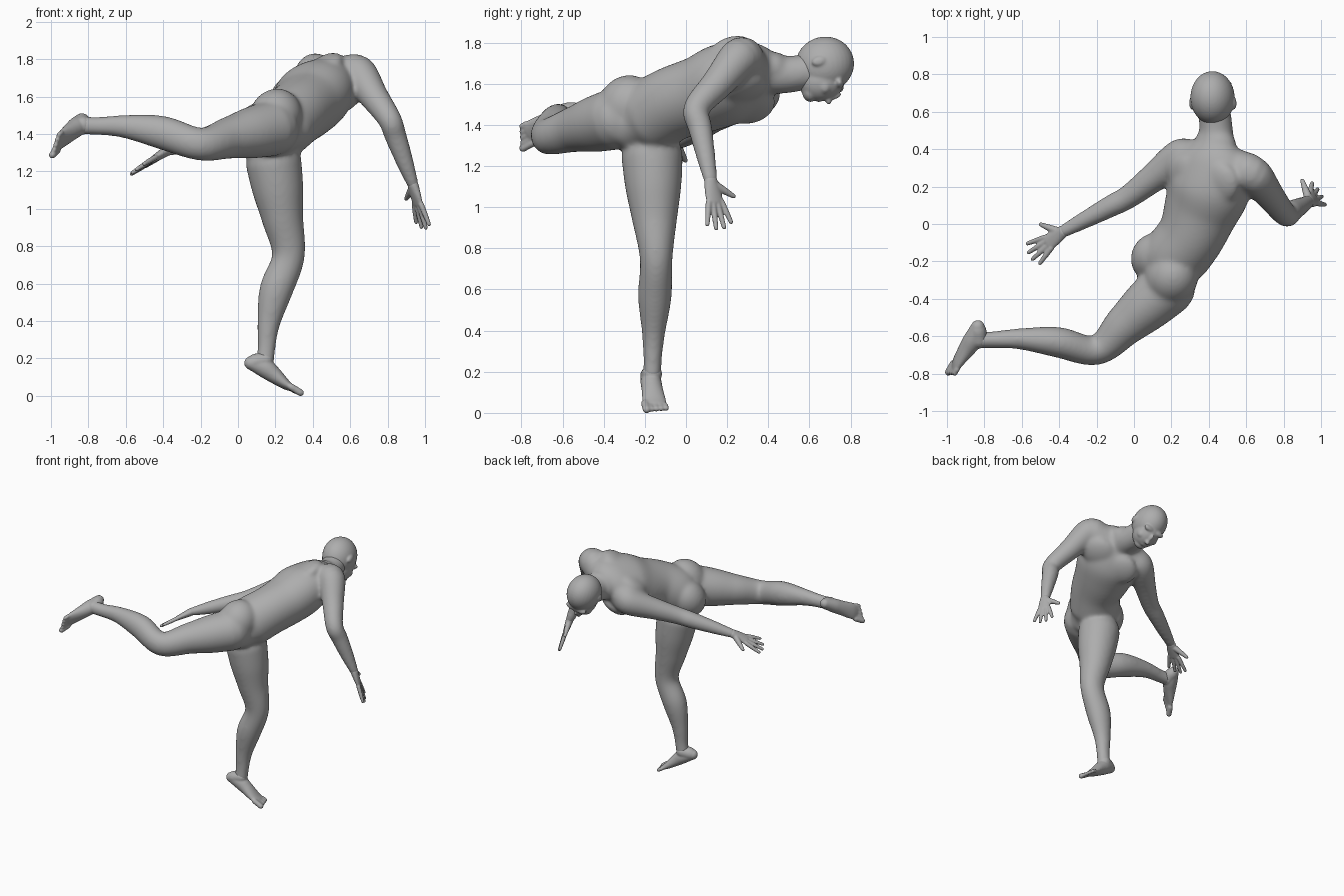
import bpy, bmesh
from math import sin, cos, tau, radians
from mathutils import Vector, Matrix

cube = bpy.data.objects.get("Cube")
if cube:
    bpy.data.objects.remove(cube, do_unlink=True)

skin = bpy.data.materials.new("skin grey")
skin.use_nodes = True
grey = (.42, .42, .42, 1)
skin.diffuse_color = grey
skin.node_tree.nodes["Principled BSDF"].inputs["Base Color"].default_value = grey

bm = bmesh.new()
SIDES = 32
STEPS = 6


def smooth_path(rings):
    """Curve through rings of (point, half width, half depth)."""
    knots = [Vector((*ring[0], ring[1], ring[-1])) for ring in rings]
    padded = [knots[0]] + knots + [knots[-1]]
    path = []
    for before, start, end, after in zip(padded, padded[1:], padded[2:], padded[3:]):
        for step in range(STEPS):
            t = step / STEPS
            leave, arrive = (end - before) / 2, (after - start) / 2
            gap = end - start
            path.append(start + leave * t + (gap * 3 - leave * 2 - arrive) * t ** 2
                        + (leave + arrive - gap * 2) * t ** 3)
    return path + [knots[-1]]


def tube(rings, side, end_side=None):
    """Closed limb with oval sections and rounded ends."""
    path = smooth_path(rings)
    points = [Vector(knot[:3]) for knot in path]
    first_side, last_side = Vector(side), Vector(end_side or side)
    last = len(path) - 1
    sections = []
    for i, point in enumerate(points):
        width, depth = path[i][3], path[i][4]
        tangent = (points[min(i + 1, last)] - points[max(i - 1, 0)]).normalized()
        across = first_side.lerp(last_side, min(1, 2 * i / last))
        across = (across - tangent * across.dot(tangent)).normalized()
        u, v = across * width, tangent.cross(across) * depth
        caps = []
        if i in (0, last):
            bulge = tangent * min(width, depth) * (1 if i else -1)
            for angle in map(radians, (25, 50, 70, 84)):
                caps.append((point + bulge * sin(angle), u * cos(angle), v * cos(angle)))
        ring = [(point, u, v)]
        sections += ring + caps if i else caps[::-1] + ring
    loops = []
    for centre, u, v in sections:
        angles = [tau * k / SIDES for k in range(SIDES)]
        loops.append([bm.verts.new(centre + u * cos(a) + v * sin(a)) for a in angles])
    for low, high in zip(loops, loops[1:]):
        for k in range(SIDES):
            bm.faces.new((low[k - 1], low[k], high[k], high[k - 1]))
    bm.faces.new(loops[0])
    bm.faces.new(loops[-1])


def blob(centre, radii, basis):
    """Ellipsoid for a rounded mass."""
    matrix = Matrix.Translation(centre) @ basis.to_4x4() @ Matrix.Diagonal((*radii, 1))
    bmesh.ops.create_uvsphere(bm, u_segments=32, v_segments=20, radius=1, matrix=matrix)


def body_axes(right, up):
    """Columns: right, up, forward."""
    right, up = Vector(right).normalized(), Vector(up)
    up = (up - right * up.dot(right)).normalized()
    return Matrix((right, up, up.cross(right))).transposed()


def finish(name, voxel, rounds):
    """Fuse the parts made so far into one smooth object."""
    bmesh.ops.recalc_face_normals(bm, faces=bm.faces[:])
    mesh = bpy.data.meshes.new(name)
    bm.to_mesh(mesh)
    bm.clear()
    mesh.materials.append(skin)
    part = bpy.data.objects.new(name, mesh)
    bpy.context.collection.objects.link(part)
    fuse = part.modifiers.new("Fuse", "REMESH")
    fuse.mode = "VOXEL"
    fuse.voxel_size = voxel
    fuse.use_smooth_shade = True
    soften = part.modifiers.new("Soften", "SMOOTH")
    soften.factor = .5
    soften.iterations = rounds


def arm(shoulder, elbow, wrist, spread):
    """Arm from the collar to the wrist."""
    shoulder, elbow, wrist = Vector(shoulder), Vector(elbow), Vector(wrist)
    tube([(shoulder.lerp(collar, .8), .1), (shoulder.lerp(collar, .3), .105),
          (shoulder, .1), (shoulder.lerp(elbow, .5), .079), (elbow, .064),
          (elbow.lerp(wrist, .25), .06), (elbow.lerp(wrist, .65), .048),
          (wrist, .037, .031)], spread)


def hand(wrist, reach, spread):
    """Palm, four fanned fingers and a thumb on the spread side."""
    wrist, reach = Vector(wrist), Vector(reach).normalized()
    spread = Vector(spread).normalized()
    knuckle = wrist + reach * .11
    tube([(wrist, .034, .028), (wrist.lerp(knuckle, .5), .043, .023),
          (knuckle, .046, .017)], spread)
    for finger in (-1.5, -.5, .5, 1.5):
        base = knuckle - spread * finger * .024
        tip = knuckle - spread * finger * .045 + reach * (.135 - finger ** 2 * .012)
        tube([(base, .015), (base.lerp(tip, .5), .014), (tip, .011)], spread)
    root = wrist + reach * .03 + spread * .025
    thumb = wrist + reach * .09 + spread * .11
    tube([(root, .022), (root.lerp(thumb, .55), .017), (thumb, .012)], spread)


def leg(hip, knee, ankle, calf, side):
    """Leg whose shin line is pushed back by the calf vector."""
    hip, knee, ankle, calf = Vector(hip), Vector(knee), Vector(ankle), Vector(calf)
    tube([(hip, .15), (hip.lerp(knee, .3), .137), (hip.lerp(knee, .6), .112),
          (knee, .088, .08), (knee.lerp(ankle, .33) + calf, .09, .082),
          (knee.lerp(ankle, .65) + calf, .062, .057),
          (knee.lerp(ankle, .87) + calf / 3, .049, .046), (ankle, .05, .046)], side)


def foot(ankle, heel, ball, side):
    """Heel, instep, ball and toes; the big toe lies on the given side."""
    ankle, heel, ball = Vector(ankle), Vector(heel), Vector(ball)
    side = Vector(side).normalized()
    tube([(ankle, .05, .046), (heel.lerp(ankle, .3), .045)], side)
    tube([(heel, .037), (heel.lerp(ball, .3).lerp(ankle, .3), .05, .052),
          (heel.lerp(ball, .6).lerp(ankle, .2), .052, .045),
          (heel.lerp(ball, .85), .058, .028), (ball, .058, .018)], side)
    for toe in range(5):
        base = ball + side * (.05 - .025 * toe)
        tip = base + (ball - heel) * (.23 - .03 * toe)
        size = .014 if toe else .019
        tube([(base, size), (tip, size)], side)


# Torso, twisting from the hips to the shoulders
hip_side, chest_side = (-.23, -.8, .56), (.85, -.2, .47)
collar = Vector((.425, .345, 1.65))
tube([((.19, -.26, 1.4), .13, .15), ((.22, -.18, 1.44), .175, .18),
      ((.305, -.06, 1.505), .185, .175), ((.36, .08, 1.55), .208, .182),
      ((.405, .21, 1.605), .23, .188), (collar, .21, .14),
      ((.435, .43, 1.66), .12, .09)], hip_side, chest_side)

# Chest muscles and shoulder blades
chest = body_axes(chest_side, (.2, .85, .4))
for sign in (-1, 1):
    for depth in (.11, -.1):
        spot = Vector((.1 * sign, -.08, depth))
        blob(collar + chest @ spot, (.12, .12, .055), chest)

# Buttocks
pelvis = body_axes(hip_side, (.35, .55, .75))
blob((.115, -.18, 1.41), (.13, .15, .13), pelvis)
blob((.2, -.29, 1.49), (.14, .16, .14), pelvis)

# Neck
skull = Vector((.42, .675, 1.695))
tube([((.43, .38, 1.655), .11), ((.44, .48, 1.645), .092), ((.43, .6, 1.66), .087)], (1, 0, 0))

# Hanging right arm
right_wrist, right_spread = (.935, .12, 1.13), (-.6, 1, .1)
arm((.64, .26, 1.725), (.81, .05, 1.48), right_wrist, right_spread)

# Outstretched left arm
left_wrist, left_spread = (-.38, -.04, 1.31), (-.5, .8, -.4)
arm((.24, .35, 1.545), (-.03, .145, 1.43), left_wrist, left_spread)

# Raised right leg and standing left leg
right_ankle, left_ankle = (-.83, -.62, 1.445), (.145, -.165, .19)
leg((.18, -.34, 1.43), (-.2, -.675, 1.345), right_ankle, (0, .025, .03), (0, 0, 1))
leg((.19, -.165, 1.25), (.27, -.145, .75), left_ankle, (-.025, 0, 0), (1, 0, 0))
finish("body", .01, 28)

# Hands
hand(right_wrist, (.25, .2, -1), right_spread)
hand(left_wrist, (-.8, -.6, -.5), left_spread)
finish("hands", .005, 6)

# Feet
foot(right_ankle, (-.835, -.55, 1.475), (-.955, -.76, 1.36), (-.2, .3, -.9))
foot(left_ankle, (.07, -.185, .175), (.285, -.15, .042), (0, -1, .1))
finish("feet", .006, 7)

# Head: offsets run right, up and forward from the skull centre
head = body_axes((1, 0, .2), (0, .97, .24))


def feature(offset, radii):
    blob(skull + head @ Vector(offset), radii, head)


feature((0, 0, 0), (.118, .143, .135))
feature((0, -.035, .07), (.09, .115, .105))
# Chin, lips, nose bridge and nose tip
feature((0, -.105, .12), (.05, .036, .045))
feature((0, -.068, .155), (.03, .018, .02))
feature((0, 0, .162), (.013, .045, .02))
feature((0, -.025, .178), (.019, .015, .022))
# Brows, cheeks and ears
for sign in (-1, 1):
    feature((.042 * sign, .045, .118), (.045, .02, .025))
    feature((.05 * sign, -.03, .115), (.035, .035, .04))
    feature((.115 * sign, -.03, 0), (.014, .036, .024))
finish("head", .006, 12)
